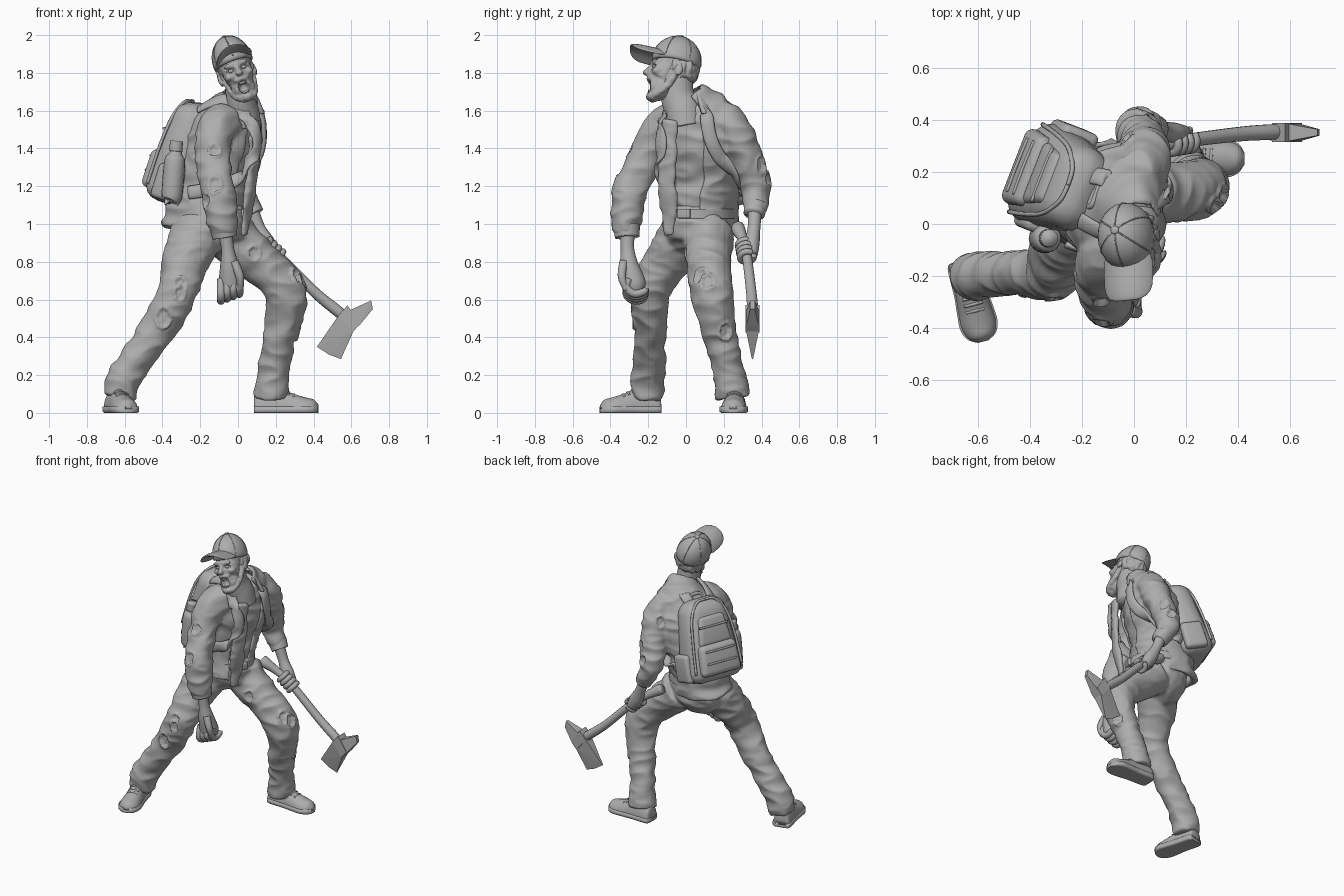
import bpy, bmesh, math
from mathutils import Vector, Matrix, noise
from mathutils.bvhtree import BVHTree

cube = bpy.data.objects.get("Cube")
if cube:
    bpy.data.objects.remove(cube)
GREY = (0.42, 0.42, 0.42, 1)
mat = bpy.data.materials.new("clay_grey")
mat.use_nodes = True
mat.diffuse_color = GREY
mat.node_tree.nodes["Principled BSDF"].inputs["Base Color"].default_value = GREY
UP, X = Vector((0, 0, 1)), Vector((1, 0, 0))
FACING = Vector((0.9, -0.43, 0)).normalized()
SIDE = UP.cross(FACING)

def add(name, bm, smooth=True, M=None):
    bm.transform(M or Matrix())
    bmesh.ops.recalc_face_normals(bm, faces=bm.faces[:])
    for f in bm.faces:
        f.smooth = smooth
    me = bpy.data.meshes.new(name)
    bm.to_mesh(me)
    bm.free()
    me.materials.append(mat)
    ob = bpy.data.objects.new(name, me)
    bpy.context.collection.objects.link(ob)
    return ob

def spline(pts, n=6):
    """Catmull-Rom through points of any dimension."""
    out = []
    for i in range(len(pts) - 1):
        a, b, c, d = (pts[max(i - 1, 0)], pts[i], pts[i + 1], pts[min(i + 2, len(pts) - 1)])
        for t in (k / n for k in range(n)):
            out.append([0.5 * (2 * q + (r - p) * t + (2 * p - 5 * q + 4 * r - s) * t * t
                               + (3 * q - p - 3 * r + s) * t ** 3) for p, q, r, s in zip(a, b, c, d)])
    return out + [list(pts[-1])]

def loft(name, rings, M=None):
    bm = bmesh.new()
    rows = [[bm.verts.new(p) for p in r] for r in rings]
    for a, b in zip(rows, rows[1:]):
        for i in range(len(a)):
            bm.faces.new((a[i - 1], a[i], b[i], b[i - 1]))
    bm.faces.new(rows[0])
    bm.faces.new(rows[-1])
    return add(name, bm, M=M)

def tube(name, pts, ref=X, seg=18, gap=None, zmin=-9, zmax=9, M=None):
    """Elliptical loft; gap (degrees) leaves a front opening in a thick shell."""
    path = spline([tuple(p) if len(p) == 5 else (*p, p[3]) for p in pts])
    loop = [(math.tau * k / seg, 1) for k in range(seg)]
    if gap:
        ang = [math.radians(gap + (360 - 2 * gap) * k / 32) for k in range(33)]
        loop = [(a, 1) for a in ang] + [(a, 0.84) for a in reversed(ang)]
    rings = []
    for i, p in enumerate(path):
        t = (Vector(path[min(i + 1, len(path) - 1)][:3]) - Vector(path[max(i - 1, 0)][:3])).normalized()
        u = (ref - t * ref.dot(t)).normalized()
        v = t.cross(u)
        ring = [Vector(p[:3]) + u * p[3] * s * math.cos(a) + v * p[4] * s * math.sin(a) for a, s in loop]
        rings.append([Vector((q.x, q.y, min(max(q.z, zmin), zmax))) for q in ring])
    return loft(name, rings, M)

def ball(name, c, r, M=None, shape=Vector):
    bm = bmesh.new()
    bmesh.ops.create_uvsphere(bm, u_segments=24, v_segments=16, radius=1)
    for v in bm.verts:
        v.co = Vector(c) + Vector([a * b for a, b in zip(shape(v.co), r)])
    return add(name, bm, M=M)

def box(name, c, size, bevel, taper=1, M=None):
    bm = bmesh.new()
    bmesh.ops.create_cube(bm, size=1)
    for v in bm.verts:
        k = taper if v.co.z > 0 else 1
        v.co = Vector(c) + Vector((v.co.x * size[0] * k, v.co.y * size[1] * k, v.co.z * size[2]))
    bmesh.ops.bevel(bm, geom=bm.edges[:], offset=bevel, segments=4, profile=0.5, affect='EDGES')
    return add(name, bm, M=M)

def fuse(name, parts, voxel, offset, M=None, tears=()):
    """Weld overlapping parts into one skin, then sculpt it by an offset rule."""
    bm = bmesh.new()
    for o in parts:
        bm.from_mesh(o.data)
        bpy.data.objects.remove(o)
    tmp = add(name + "_raw", bm)
    mod = tmp.modifiers.new("weld", 'REMESH')
    mod.mode, mod.voxel_size = 'VOXEL', voxel
    me = bpy.data.meshes.new_from_object(tmp.evaluated_get(bpy.context.evaluated_depsgraph_get()))
    bpy.data.objects.remove(tmp)
    bm = bmesh.new()
    bm.from_mesh(me)
    for _ in range(4):
        bmesh.ops.smooth_vert(bm, verts=bm.verts[:], factor=0.5, use_axis_x=True, use_axis_y=True, use_axis_z=True)
    bm.normal_update()
    tree = BVHTree.FromBMesh(bm)
    holes = [(tree.find_nearest(Vector(t[:3]))[0], t[3]) for t in tears]
    for v, m in [(v, offset(v.co, v.normal, holes)) for v in bm.verts]:
        v.co += m
    add(name, bm, M=M)
    return tree

def cloth(co, n, holes):
    """Folds, with torn holes that have raised rims."""
    w = 0.011 * (0.6 - 2.2 * abs(noise.noise(Vector((co.x * 6, co.y * 6, co.z * 12)))))
    for c, r in holes:
        d = co - c
        q = Vector((d.x, d.y, d.z * 0.75)).length / r
        w = -0.014 if q < 0.8 else 0.008 if q < 1.2 else w
    return n * w

# Trousers
pelvis = tube("pelvis", [(-.14, .07, 1.1, .17, .17), (-.14, .07, 1, .2, .18), (-.14, .07, .9, .18, .17), (-.12, .07, .84, .1, .1)], FACING)
leg_r = tube("leg_r", [(-.2, .01, .97, .15, .14), (-.28, -.1, .8, .12), (-.312, -.185, .66, .105), (-.39, -.19, .5, .1, .09),
                       (-.5, -.19, .34, .088, .082), (-.6, -.2, .19, .09), (-.628, -.205, .08, .085)])
leg_l = tube("leg_l", [(-.05, .12, .94, .14), (.11, .12, .8, .115), (.25, .135, .64, .112),
                       (.232, .17, .45, .092), (.19, .22, .25, .082), (.175, .25, .08, .092)])
fuse("trousers", [pelvis, leg_r, leg_l], .01, cloth,
     tears=[(-.3, -.38, .7, .032), (-.29, -.38, .63, .028), (-.4, -.35, .5, .04), (.4, .02, .78, .035),
            (.4, .1, .72, .035), (.1, -.1, .85, .03), (.4, .25, .42, .035)])

# Shoes
HEEL_TOE = ((0, .07, .04), (.06, .1, .058), (.4, .105, .06), (.62, .08, .066), (.8, .062, .068), (.93, .05, .052), (1, .025, .02))
for side, heel, toe in (("right", (-.66, -.14), (-.58, -.452)), ("left", (.085, .262), (.425, .25))):
    a, b = Vector((*heel, .02)), Vector((*toe, .02))
    tube(side + "_shoe", [(*a.lerp(b, t), h, w) for t, h, w in HEEL_TOE], UP, zmin=.02)
    tube(side + "_sole", [(*a.lerp(b, t), .08, w * 1.1) for t, h, w in HEEL_TOE], UP, zmin=0, zmax=.033)
    across = (b - a).cross(UP).normalized() * .035
    for t in (.46, .54, .62):
        c = a.lerp(b, t) + UP * (.105 - (t - .42) * .14)
        tube(side + "_lace", [(*(c - across - UP * .012), .006), (*c, .007), (*(c + across - UP * .012), .006)], UP, 8)

# Shirt, belt and jacket
TORSO = [(-.175, .075, .97, .245, .19), (-.16, .085, 1.12, .215, .185), (-.115, .09, 1.3, .19, .21), (-.07, .085, 1.45, .195, .23),
         (-.03, .07, 1.57, .155, .2), (0, .035, 1.65, .11, .13), (.01, .01, 1.69, .085, .09)]
fuse("shirt", [tube("p", [(x, y, z, a * .93, b * .92) for x, y, z, a, b in TORSO[1:6]], FACING, 32)], .013, cloth)
tube("belt", [(-.145, .075, z, .2, .185) for z in (1.03, 1.05, 1.08)], FACING, 32)
BM = Matrix.Translation((.04, -.01, 1.055)) @ FACING.to_track_quat('X', 'Z').to_matrix().to_4x4()
box("belt_buckle", (0, 0, 0), (.025, .07, .05), .006, M=BM)
shell = tube("shell", TORSO, FACING, gap=24)
arm_r = tube("arm_r", [(-.06, -.05, 1.55, .1), (-.115, -.13, 1.5, .1), (-.135, -.205, 1.36, .093), (-.105, -.295, 1.18, .09),
                       (-.085, -.315, 1.02, .082), (-.07, -.31, .94, .06)])
arm_l = tube("arm_l", [(0, .15, 1.56, .1), (.04, .24, 1.52, .098), (.04, .305, 1.38, .088), (.01, .365, 1.22, .08),
                       (.045, .37, 1.13, .07), (.07, .365, 1.06, .052)])
flap = tube("flap", [(.09, -.09, 1.55, .05, .02), (.08, -.1, 1.3, .055, .02), (.05, -.095, 1.08, .05, .02), (.035, -.085, .94, .03, .015)], SIDE)
jacket = fuse("jacket", [shell, arm_r, arm_l, flap], .01, cloth,
              tears=[(-.14, -.45, 1.23, .035), (-.12, -.4, 1.44, .03), (-.2, -.38, 1.12, .03),
                     (.12, .45, 1.32, .035), (.05, .45, 1.24, .03), (-.05, .35, 1.5, .03)])
tube("collar", [(.02, .03, 1.56, .13, .145), (.01, .02, 1.63, .115, .12), (0, .015, 1.68, .1, .1)], FACING, gap=50)
tube("right_cuff", [(-.08, -.315, .99, .072), (-.07, -.311, .93, .066)])
tube("left_cuff", [(.055, .37, 1.1, .062), (.085, .36, 1.05, .056)])

# Hands
tube("right_hand", [(-.07, -.31, .97, .042), (-.055, -.31, .87, .034, .036), (-.045, -.3, .78, .05, .05), (-.04, -.275, .69, .062, .062), (-.04, -.265, .65, .055, .05)])
for i in range(4):
    x, z = -.09 + .032 * i, .012 * i
    tube("right_finger", [(x, -.3, .71, .02), (x, -.315, .63 + z, .022), (x, -.275, .595 + z, .022), (x, -.225, .605 + z, .02), (x, -.21, .66, .015)], seg=10)
tube("right_thumb", [(-.02, -.33, .8, .024), (.01, -.34, .72, .022), (.012, -.315, .65, .016)], seg=10)
tube("left_hand", [(.07, .365, 1.08, .038), (.11, .36, .98, .034), (.15, .35, .9, .046, .04), (.19, .345, .84, .035)])
AXIS = Vector((.6, .1, -.55)).normalized()
u = AXIS.orthogonal().normalized()
v = AXIS.cross(u)
for i in range(4):
    c = Vector((.18, .317, .858)) + AXIS * (i - 1.5) * .031
    tube("left_finger", [(*(c + (u * math.cos(j * .62) + v * math.sin(j * .62)) * .037), .017) for j in range(10)], AXIS, 10)

# Axe
tube("axe_handle", [(.0, .275, .985, .034), (.03, .28, .965, .036), (.1, .3, .92, .026), (.2, .32, .845, .026),
                    (.4, .345, .645, .028), (.52, .353, .545, .03), (.6, .355, .48, .026)], seg=14)
for name, pts in (("blade", [(.418, .35, .003), (.482, .308, .003), (.545, .285, .003), (.535, .52, .033), (.61, .43, .033)]),
                  ("eye", [(.53, .515, .036), (.605, .425, .036), (.58, .57, .036), (.645, .47, .036)]),
                  ("pick", [(.595, .545, .033), (.64, .46, .033), (.705, .595, .012), (.714, .55, .012)])):
    bm = bmesh.new()
    for x, z, t in pts:
        for s in (-t, t):
            bm.verts.new((x, .352 + s, z))
    bmesh.ops.convex_hull(bm, input=bm.verts[:])
    add("axe_" + name, bm, False)

# Head, shaped in its own frame and then tilted
HM = (Matrix.Translation((-.028, -.05, 1.862)) @ Matrix.Rotation(math.radians(5), 4, 'Z')
      @ Matrix.Rotation(math.radians(-19), 4, 'Y') @ Matrix.Rotation(math.radians(-13), 4, 'X'))
parts = [ball("p", c, r) for c, r in (
    ((0, .005, 0), (.097, .118, .115)), ((0, -.055, -.08), (.08, .075, .09)), ((0, -.055, -.16), (.064, .064, .075)),
    ((0, -.085, -.225), (.04, .034, .026)), ((0, -.1, -.13), (.042, .036, .022)), ((0, -.112, -.042), (.068, .022, .016)),
    ((0, -.142, -.1), (.021, .022, .016)))]
for s in (-1, 1):
    parts += [ball("p", (s * .053, -.088, -.098), (.028, .03, .018)), ball("p", (s * .096, .02, -.075), (.01, .024, .036)),
              tube("p", [(s * .07, .01, -.07, .022), (s * .061, -.015, -.15, .022), (s * .044, -.06, -.205, .022), (s * .015, -.09, -.23, .022)], UP)]
parts.append(tube("p", [(0, -.115, -.045, .012), (0, -.135, -.08, .014), (0, -.145, -.1, .014)]))
# x, z, half width, half height, depth of mouth, eye sockets and hollow cheeks
HOLLOWS = [(0, -.173, .03, .035, .05)] + [(s * x, *r) for s in (-1, 1) for x, r in ((.036, (-.07, .023, .016, .016)), (.054, (-.145, .018, .03, .008)))]

def gaunt(co, n, _):
    m = n * 0.003 * noise.noise(co * 45)
    for x, z, w, h, d in HOLLOWS if co.y < -.04 else ():
        q = ((co.x - x) / w) ** 2 + ((co.z - z) / h) ** 2
        m += Vector((0, d * max(0, 1 - q * q), 0))
    return m

fuse("head", parts, .005, gaunt, HM)
tube("neck", [(0, -.05, 1.79, .07, .085), (.01, -.045, 1.68, .075, .09), (.02, -.015, 1.6, .09, .1), (.025, 0, 1.52, .1, .1)])
for s in (-1, 1):
    ball("eye", (s * .036, -.109, -.07), (.014, .011, .01), HM)
for z in (-.149, -.2):
    box("teeth", (0, -.108, z), (.036, .014, .012), .003, M=HM)
fuse("hair", [ball("p", (0, .032, -.045), (.101, .098, .085))], .007,
     lambda co, n, _: n * .014 * noise.noise(Vector((co.x * 45, co.y * 45, co.z * 20))), HM)

# Cap
ball("cap_crown", (0, 0, 0), (.108, .132, .138), HM, lambda c: Vector((c.x, c.y, max(c.z, -.15))))
ball("cap_button", (0, 0, .138), (.016, .016, .008), HM)
for a in (.52, 1.57, 2.62):
    d = Vector((math.cos(a), math.sin(a), 0))
    tube("cap_seam", [(d.x * .107 * math.cos(t), d.y * .131 * math.cos(t), .137 * math.sin(t), .003)
                      for t in (j * math.pi / 10 for j in range(11))], d.cross(UP), 6, M=HM)

def brim_shape(c):
    x, y = (math.copysign(abs(k) ** .65, k) for k in c.xy)
    return Vector((x, y, c.z - 3.6 * x * x))

ball("cap_brim", (0, -.142, .03), (.1, .115, .013), HM, brim_shape)

# Backpack in its own leaning frame
w, h = Vector((.36, .93, 0)).normalized(), Vector((.27, -.11, .95)).normalized()
d = h.cross(w)
PM = Matrix.Translation((-.272, .158, 1.375)) @ Matrix((w, d, h)).transposed().to_4x4()
box("pack_body", (0, 0, 0), (.42, .26, .55), .09, .74, PM)
box("pack_lower_pocket", (0, .115, -.12), (.31, .08, .21), .035, .9, PM)
box("pack_upper_pocket", (0, .095, .07), (.26, .07, .2), .03, .75, PM)
for s in (-1, 1):
    box("pack_side_pocket", (s * .19, -.02, -.16), (.06, .16, .19), .025, .95, PM)
    tube("pack_piping", [(s * x, y, z, .009) for x, y, z in ((.18, .1, -.2), (.165, .097, 0), (.135, .085, .17), (.07, .068, .26), (0, .062, .27))], d, 8, M=PM)
for z, y in ((-.06, .152), (-.14, .155), (.1, .122)):
    tube("pack_zip", [(-.11, y, z, .007), (0, y + .003, z, .007), (.11, y, z, .007)], UP, 8, M=PM)
tube("pack_handle", [(x, -.05, z, .012) for x, z in ((-.05, .26), (-.035, .295), (.035, .295), (.05, .26))], d, 8, M=PM)
tube("bottle", [(-.355, -.055, 1.13, .04), (-.35, -.055, 1.15, .055), (-.335, -.055, 1.33, .055), (-.33, -.055, 1.37, .035), (-.328, -.055, 1.39, .03)])
tube("bottle_cap", [(-.33, -.055, 1.385, .036), (-.325, -.055, 1.44, .034)])

# Flat shoulder straps laid on the jacket
for name, pts in (("left_strap", [(-.2, .2, 1.6), (-.09, .17, 1.66), (.02, .13, 1.66), (.13, .11, 1.56), (.15, .14, 1.42), (.1, .22, 1.3), (0, .3, 1.22), (-.2, .32, 1.17)]),
                  ("right_strap", [(-.22, .02, 1.6), (-.13, -.04, 1.66), (-.03, -.08, 1.66), (.06, -.12, 1.56), (.09, -.12, 1.42), (.04, -.13, 1.28), (-.08, -.14, 1.2), (-.28, -.05, 1.16)])):
    hits, rings = [jacket.find_nearest(Vector(p)) for p in spline(pts, 8)], []
    for i in range(len(hits)):
        near = hits[max(i - 3, 0):i + 4]
        n = sum((q[1] for q in near), Vector()).normalized()
        p = sum((q[0] for q in near), Vector()) / len(near) + n * .012
        a = (near[-1][0] - near[0][0]).cross(n).normalized()
        rings.append([p + a * .036 * math.cos(k) + n * .014 * math.sin(k) for k in (j * math.tau / 12 for j in range(12))])
    loft(name, rings)
